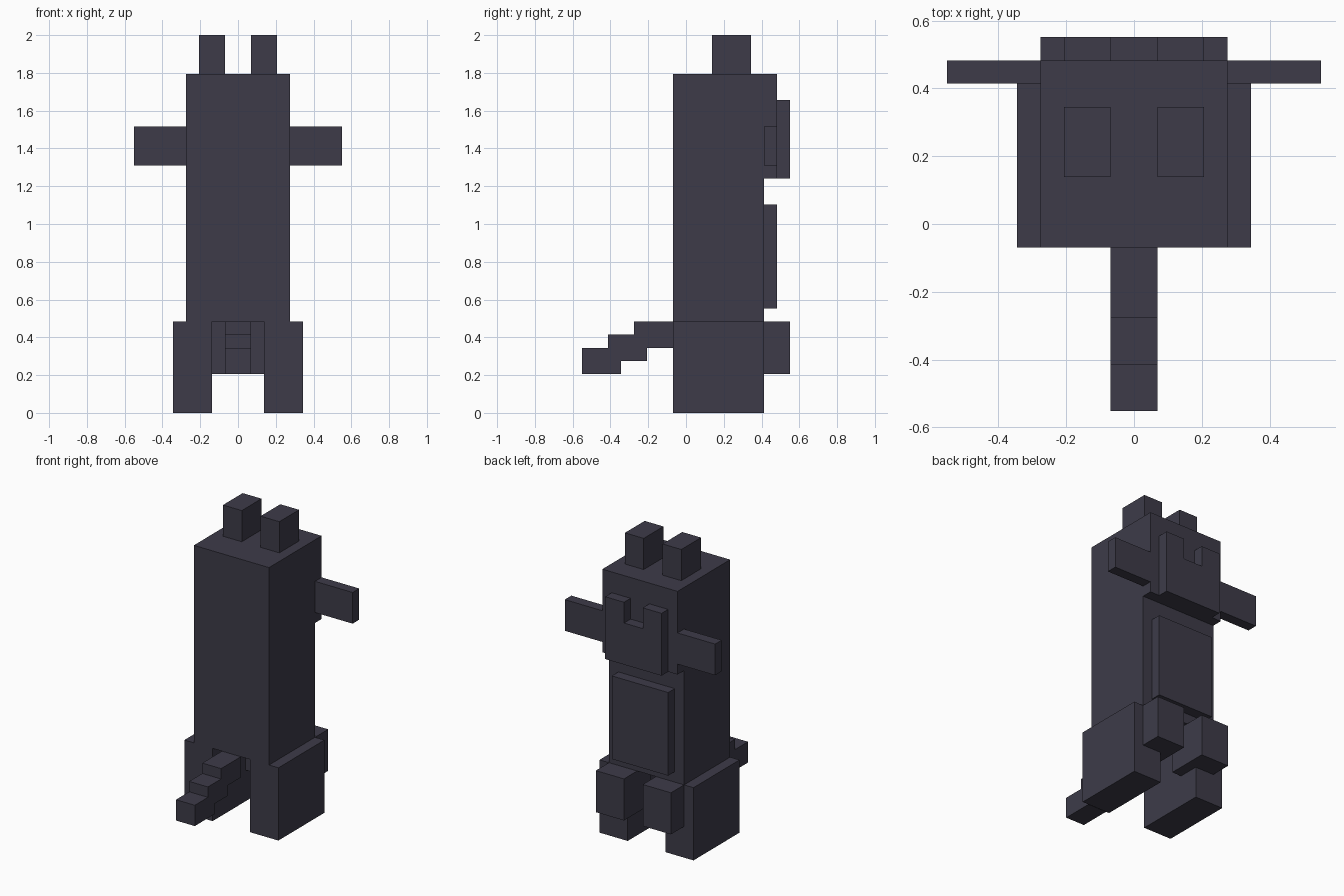
import bpy
import bmesh

if "Cube" in bpy.data.objects:
    bpy.data.objects.remove(bpy.data.objects["Cube"])

U = 2 / 29  # one block unit; the model is 29 units tall

mat = bpy.data.materials.new("dark slate")
mat.diffuse_color = (0.047, 0.044, 0.066, 1)
mat.use_nodes = True
mat.node_tree.nodes["Principled BSDF"].inputs["Base Color"].default_value = mat.diffuse_color


def finish(name, bm):
    bmesh.ops.recalc_face_normals(bm, faces=bm.faces)
    mesh = bpy.data.meshes.new(name)
    bm.to_mesh(mesh)
    bm.free()
    mesh.materials.append(mat)
    obj = bpy.data.objects.new(name, mesh)
    bpy.context.collection.objects.link(obj)
    return obj


def box(name, x, y, z):
    """Box from (min, max) ranges in block units."""
    bm = bmesh.new()
    bmesh.ops.create_cube(bm, size=1)
    for v in bm.verts:
        v.co = [U * (r[0] if c < 0 else r[1]) for c, r in zip(v.co, (x, y, z))]
    return finish(name, bm)


def pair(name, x, y, z):
    """Mirrored left and right boxes."""
    box("right_" + name, x, y, z)
    box("left_" + name, (-x[1], -x[0]), y, z)


def extrude_profile(name, points, axis, lo, hi):
    """Extrude an outline along x (points are y, z) or y (points are x, z)."""
    bm = bmesh.new()
    place = (lambda a, b, d: (d, a, b)) if axis == "x" else (lambda a, b, d: (a, d, b))
    face = bm.faces.new([bm.verts.new([c * U for c in place(a, b, lo)]) for a, b in points])
    ext = bmesh.ops.extrude_face_region(bm, geom=[face])["geom"]
    move = [c * U for c in place(0, 0, hi - lo)]
    bmesh.ops.translate(bm, vec=move, verts=[g for g in ext if isinstance(g, bmesh.types.BMVert)])
    return finish(name, bm)


# Tall body with the head overhanging by one unit
extrude_profile("body_and_head",
                [(-1, 7), (6, 7), (6, 18), (7, 18), (7, 26), (-1, 26)], "x", -4, 4)

# Notched face plate
extrude_profile("face_plate",
                [(-3, 18), (3, 18), (3, 24), (1, 24), (1, 22), (-1, 22), (-1, 24), (-3, 24)],
                "y", 7, 8)

# Raised belly panel
box("belly_panel", (-3, 3), (6, 7), (8, 16))

# Paired parts
pair("horn", (1, 3), (2, 5), (26, 29))
pair("side_ear", (4, 8), (6, 7), (19, 22))
pair("leg", (2, 5), (-1, 6), (0, 7))
pair("paw", (1, 4), (4, 8), (3, 7))

# Stepped tail
for i in range(3):
    box(f"tail_step_{i + 1}", (-1, 1), (-4 - 2 * i, -1 - 2 * i), (5 - i, 7 - i))
